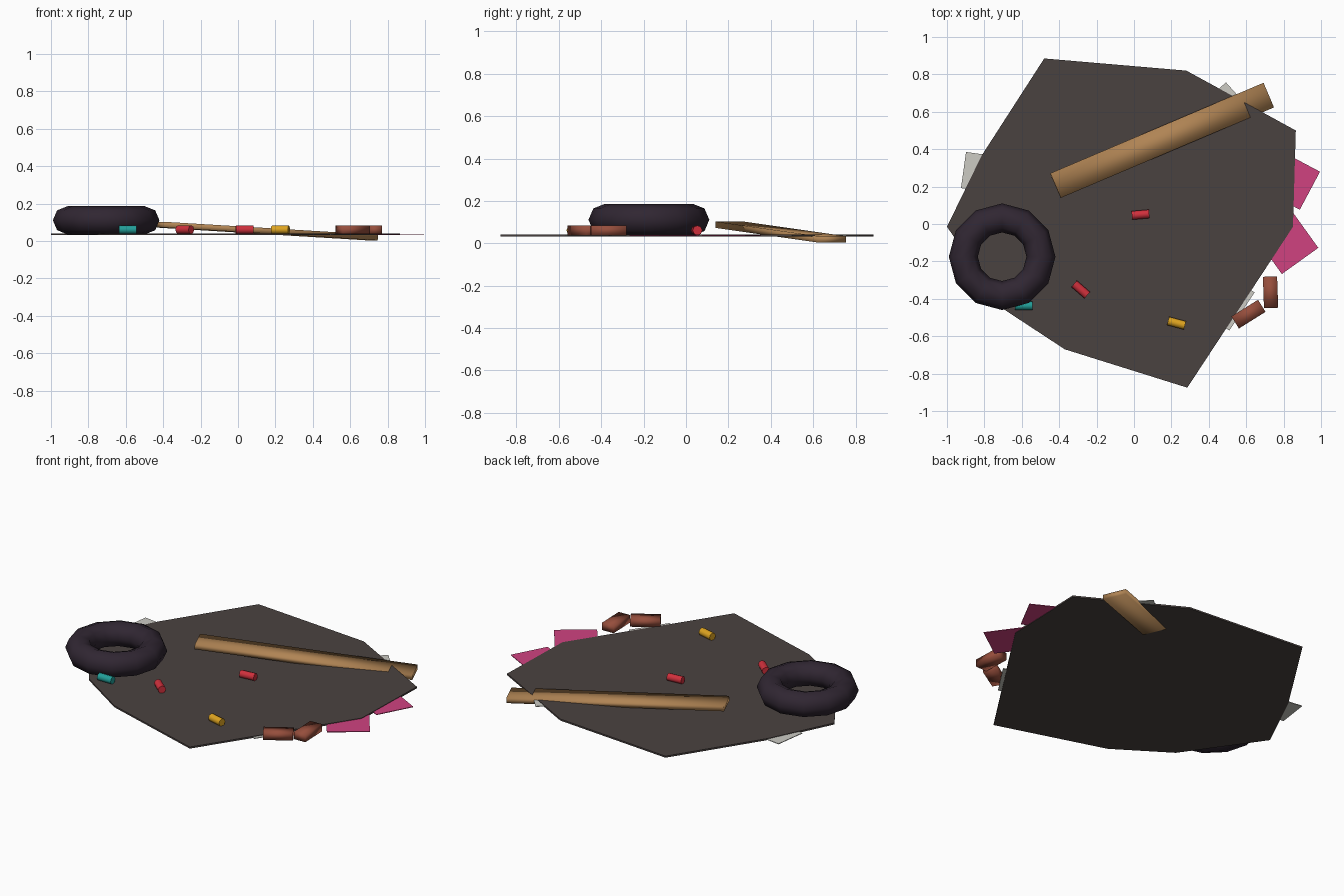
import bpy, bmesh, math
from mathutils import Matrix, Vector

cube = bpy.data.objects.get("Cube")
if cube:
    bpy.data.objects.remove(cube, do_unlink=True)


def material(name, rgb):
    linear = [((c / 255 + 0.055) / 1.055) ** 2.4 for c in rgb] + [1]
    m = bpy.data.materials.new(name)
    m.diffuse_color = linear
    m.use_nodes = True
    m.node_tree.nodes["Principled BSDF"].inputs["Base Color"].default_value = linear
    return m


ash = material("ash grey", (74, 66, 64))
rubber = material("dark rubber", (48, 38, 50))
wood = material("tan wood", (176, 132, 84))
brick_red = material("brick brown", (150, 78, 60))
pink = material("pink paper", (208, 66, 128))
white = material("pale paper", (204, 203, 196))
red = material("red plastic", (208, 48, 60))
teal = material("teal plastic", (34, 158, 152))
yellow = material("yellow plastic", (222, 164, 32))


def add(name, bm, mat, smooth=False):
    bmesh.ops.recalc_face_normals(bm, faces=bm.faces)
    for f in bm.faces:
        f.smooth = smooth
    mesh = bpy.data.meshes.new(name)
    bm.to_mesh(mesh)
    bm.free()
    mesh.materials.append(mat)
    ob = bpy.data.objects.new(name, mesh)
    bpy.context.collection.objects.link(ob)
    return ob


def box(name, size, loc, angle, mat, tilt=0, smooth=False):
    bm = bmesh.new()
    bmesh.ops.create_cube(bm, size=1, matrix=Matrix.Diagonal((*size, 1)))
    ob = add(name, bm, mat, smooth)
    ob.location = loc
    ob.rotation_euler = (0, math.radians(tilt), math.radians(angle))


# Irregular ground patch
outline = [(-0.48, 0.885), (0.28, 0.82), (0.865, 0.5), (0.85, -0.015), (0.285, -0.875),
           (-0.37, -0.67), (-0.69, -0.46), (-1, -0.015), (-0.815, 0.365)]
bm = bmesh.new()
face = bm.faces.new([bm.verts.new((x, y, 0.031)) for x, y in outline])
grown = bmesh.ops.extrude_face_region(bm, geom=[face])["geom"]
bmesh.ops.translate(bm, vec=(0, 0, 0.01), verts=[v for v in grown if isinstance(v, bmesh.types.BMVert)])
add("ground_patch", bm, ash)

# Tyre ring, spun from a round section
bm = bmesh.new()
section = [bm.verts.new((0.2075 + 0.0775 * math.cos(a), 0, 0.075 * math.sin(a)))
           for a in [i * math.tau / 8 for i in range(8)]]
edges = [bm.edges.new((section[i], section[i - 1])) for i in range(8)]
bmesh.ops.spin(bm, geom=section + edges, cent=(0, 0, 0), axis=(0, 0, 1),
               angle=math.tau, steps=12)
bmesh.ops.remove_doubles(bm, verts=bm.verts, dist=0.001)
tyre = add("tyre", bm, rubber, True)
tyre.location = (-0.705, -0.175, 0.111)

# Tilted plank, its far end sunk through the ground
box("plank", (1.24, 0.143, 0.03), (0.15, 0.447, 0.053), 23, wood, 3.2, True)

# Loose bricks
for i, (x, y, a) in enumerate([(0.73, -0.365, 92), (0.612, -0.482, 32)]):
    box(f"brick_{i + 1}", (0.168, 0.076, 0.046), (x, y, 0.06), a, brick_red, 0, True)

# Paper scraps poking out from under the patch
scraps = [(0.839, 0.232, 62, 0.23, pink), (0.818, -0.1, 35.7, 0.24, pink),
          (-0.815, 0.275, -8, 0.195, white), (0.485, 0.63, 42, 0.18, white),
          (0.475, -0.4, 56.5, 0.245, white)]
for i, (x, y, a, s, mat) in enumerate(scraps):
    box(f"paper_scrap_{i + 1}", (s, s, 0.004), (x, y, 0.036), a, mat)

# Small spent canisters
canisters = [("red_canister_1", 0.035, 0.05, 5, red), ("red_canister_2", -0.285, -0.35, -41, red),
             ("yellow_canister", 0.227, -0.53, -15, yellow), ("teal_canister", -0.59, -0.437, 0, teal)]
for name, x, y, a, mat in canisters:
    bm = bmesh.new()
    bmesh.ops.create_cone(bm, cap_ends=True, segments=8, radius1=0.023, radius2=0.023, depth=0.093,
                          matrix=Matrix.Rotation(math.pi / 2, 4, "Y"))
    ob = add(name, bm, mat)
    for f in ob.data.polygons:
        f.use_smooth = len(f.vertices) == 4
    ob.data.set_sharp_from_angle(angle=math.radians(50))
    ob.location = (x, y, 0.061)
    ob.rotation_euler.z = math.radians(a)
